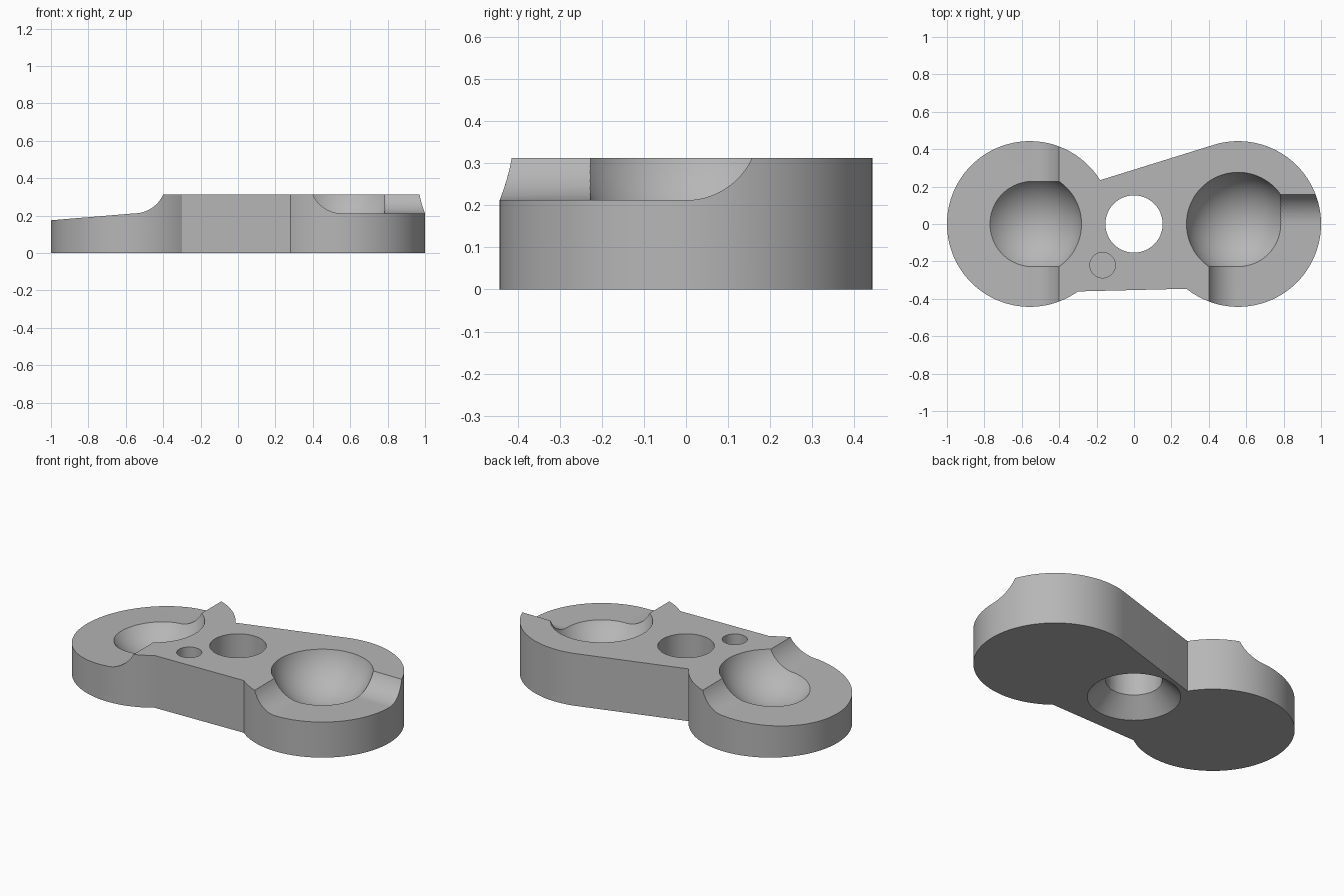
import bpy, bmesh
from math import pi, sin, cos, atan2
from mathutils import Matrix, Vector

if "Cube" in bpy.data.objects:
    bpy.data.objects.remove(bpy.data.objects["Cube"])

LOBE_X, LOBE_R, TOP = 0.557, 0.443, 0.312   # lobe centres, lobe radius, plate height
STEP_Z, COVE_R = 0.212, 0.173               # lowered level and cove radius
CUP_Z = STEP_Z + COVE_R                     # height of the cup and cove centres
CUP_R = 0.286

grey = bpy.data.materials.new("plain grey")
grey.use_nodes = True
colour = (0.47, 0.47, 0.47, 1)
grey.diffuse_color = colour
grey.node_tree.nodes["Principled BSDF"].inputs["Base Color"].default_value = colour


def finish(name, bm):
    bmesh.ops.recalc_face_normals(bm, faces=bm.faces)
    mesh = bpy.data.meshes.new(name)
    bm.to_mesh(mesh)
    bm.free()
    mesh.materials.append(grey)
    obj = bpy.data.objects.new(name, mesh)
    bpy.context.collection.objects.link(obj)
    return obj


def prism(name, points, direction):
    """Extrude a closed outline of 3D points along a direction."""
    bm = bmesh.new()
    face = bm.faces.new([bm.verts.new(p) for p in points])
    out = bmesh.ops.extrude_face_region(bm, geom=[face])
    verts = [v for v in out["geom"] if isinstance(v, bmesh.types.BMVert)]
    bmesh.ops.translate(bm, verts=verts, vec=Vector(direction))
    return finish(name, bm)


def cone(name, r1, r2, x, y, z1, z2, segments=72):
    bm = bmesh.new()
    bmesh.ops.create_cone(bm, cap_ends=True, segments=segments, radius1=r1, radius2=r2,
                          depth=z2 - z1, matrix=Matrix.Translation((x, y, (z1 + z2) / 2)))
    return finish(name, bm)


def cup(name, x):
    bm = bmesh.new()
    bmesh.ops.create_uvsphere(bm, u_segments=80, v_segments=48, radius=CUP_R,
                              matrix=Matrix.Translation((x, 0, CUP_Z)))
    return finish(name, bm)


def arc(cx, cy, r, a0, a1, n):
    return [(cx + r * cos(a0 + (a1 - a0) * i / n), cy + r * sin(a0 + (a1 - a0) * i / n))
            for i in range(n + 1)]


def lobe_arc(cx, start, end):
    """Counter-clockwise lobe edge between two outline points."""
    a0, a1 = (atan2(p[1], p[0] - cx) for p in (start, end))
    return arc(cx, 0, LOBE_R, a0, a1 if a1 > a0 else a1 + 2 * pi, 90)


# Plate outline: two round lobes joined by an uneven web
outline = lobe_arc(-LOBE_X, (-0.18, 0.235), (-0.30, -0.36))
outline += lobe_arc(LOBE_X, (0.28, -0.347), (0.433, 0.425))
plate = prism("two_lobed_plate", [(x, y, 0) for x, y in outline], (0, 0, TOP))

# Cove profile: quarter round from the lowered floor up to the top
cove = arc(0, CUP_Z, COVE_R, -pi / 2, 0, 24) + [(COVE_R, 0.6)]

cutters = [
    # sloping step with a cove on the right lobe
    prism("sloped_step_cutter",
          [(x - LOBE_X, -1, z) for x, z in cove + [(-0.543, 0.6), (-0.543, 0.167)]], (0, 2, 0)),
    # flat step with two coves on the left lobe
    prism("front_step_cutter",
          [(LOBE_X - x, -1, z) for x, z in cove + [(-0.6, 0.6), (-0.6, STEP_Z)]], (0, 1, 0)),
    prism("side_step_cutter",
          [(LOBE_X, y, z) for y, z in cove + [(-1, 0.6), (-1, STEP_Z)]], (1, 0, 0)),
    cup("right_cup_cutter", -LOBE_X),
    cup("left_cup_cutter", LOBE_X),
    # countersunk centre hole and small blind hole
    cone("centre_hole_cutter", 0.153, 0.153, 0, 0, -0.1, 0.5),
    cone("countersink_cutter", 0.353, 0.143, 0, 0, -0.1, 0.11),
    cone("blind_hole_cutter", 0.068, 0.068, -0.168, -0.22, 0.15, 0.5, 48),
]

bpy.ops.object.select_all(action="DESELECT")
plate.select_set(True)
bpy.context.view_layer.objects.active = plate
for cutter in cutters:
    cutter.hide_render = True
    mod = plate.modifiers.new(cutter.name, "BOOLEAN")
    mod.operation, mod.solver, mod.object = "DIFFERENCE", "EXACT", cutter
    bpy.ops.object.modifier_apply(modifier=mod.name)
    bpy.data.objects.remove(cutter)

bpy.ops.object.shade_smooth_by_angle(angle=pi / 7)
